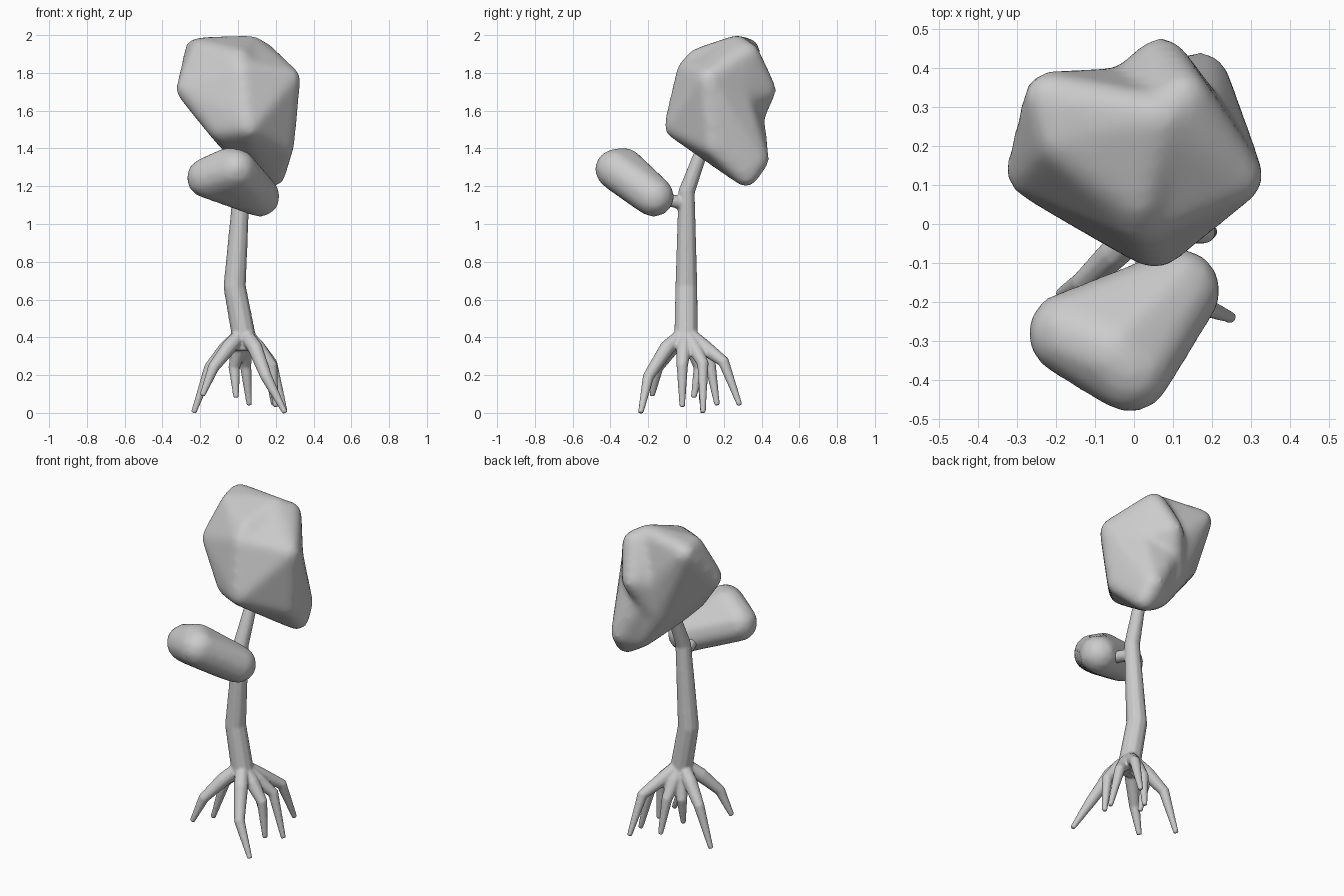
import bpy, bmesh
from mathutils import Vector, Matrix

if "Cube" in bpy.data.objects:
    bpy.data.objects.remove(bpy.data.objects["Cube"])


def wrap(ob, voxel, smooth):
    """Fuse overlapping shapes into one soft skin."""
    rm = ob.modifiers.new("wrap", 'REMESH')
    rm.mode = 'VOXEL'
    rm.voxel_size = voxel
    rm.use_smooth_shade = True
    sm = ob.modifiers.new("soften", 'SMOOTH')
    sm.factor = 0.5
    sm.iterations = smooth


def tubes(name, paths):
    """Tapered branches, each through (x, y, z, radius) points, fused together."""
    cu = bpy.data.curves.new(name, 'CURVE')
    cu.dimensions = '3D'
    cu.bevel_depth = 1
    cu.bevel_resolution = 3
    cu.use_fill_caps = True
    for pts in paths:
        sp = cu.splines.new('POLY')
        sp.points.add(len(pts) - 1)
        for p, (x, y, z, r) in zip(sp.points, pts):
            p.co = (x, y, z, 1)
            p.radius = r
    ob = bpy.data.objects.new(name, cu)
    bpy.context.collection.objects.link(ob)
    bpy.ops.object.select_all(action='DESELECT')
    ob.select_set(True)
    bpy.context.view_layer.objects.active = ob
    bpy.ops.object.convert(target='MESH')
    ob = bpy.context.object
    # weld the end caps so every branch is closed
    bm = bmesh.new()
    bm.from_mesh(ob.data)
    bmesh.ops.remove_doubles(bm, verts=bm.verts, dist=1e-5)
    bmesh.ops.recalc_face_normals(bm, faces=bm.faces)
    bm.to_mesh(ob.data)
    bm.free()
    wrap(ob, .007, 5)


def foliage(name, hulls, r, smooth):
    """Soft lump: union of hulls wrapped around spheres at the corners."""
    me = bpy.data.meshes.new(name)
    bm = bmesh.new()
    for centres in hulls:
        part = bmesh.new()
        for c in centres:
            bmesh.ops.create_icosphere(part, subdivisions=2, radius=r,
                                       matrix=Matrix.Translation(c))
        hull = bmesh.ops.convex_hull(part, input=part.verts)
        junk = [g for g in hull['geom_interior'] if isinstance(g, bmesh.types.BMVert)]
        bmesh.ops.delete(part, geom=junk, context='VERTS')
        tmp = bpy.data.meshes.new("tmp")
        part.to_mesh(tmp)
        part.free()
        bm.from_mesh(tmp)
        bpy.data.meshes.remove(tmp)
    bm.to_mesh(me)
    bm.free()
    ob = bpy.data.objects.new(name, me)
    bpy.context.collection.objects.link(ob)
    wrap(ob, .017, smooth)


# trunk, side branch and roots
paths = [
    [(.03, 0, .33, .055), (.03, 0, .41, .064), (-.018, .002, .67, .06),
     (.017, .003, 1.17, .045), (.03, .08, 1.38, .036), (.04, .12, 1.5, .03)],
    [(.01, .01, 1.1, .035), (.03, -.06, 1.12, .035), (.05, -.16, 1.14, .035)],
]
# each root: tip (x, y, z), then bend (x, y, z)
roots = [
    ((.25, -.24, 0), (.15, -.2, .19)), ((-.235, .09, 0), (-.15, .085, .24)),
    ((.2, -.02, .03), (.18, -.02, .25)), ((.19, .285, .04), (.16, .2, .27)),
    ((.06, .165, .04), (.04, .13, .25)), ((-.19, -.18, .09), (-.13, -.15, .24)),
    ((-.01, .04, .08), (-.02, .07, .24)), ((.25, .09, 0), (.18, .09, .26)),
]
for (x, y, z), (bx, by, bz) in roots:
    sx, sy = .03 + (bx - .03) * .5, by * .5
    paths.append([(.03, 0, .43, .038), (sx, sy, .345, .041),
                  (bx, by, bz, .031), (x, y, z, .015)])
tubes("trunk_and_roots", paths)

# main canopy: surface corners pulled inward by the corner radius
R = .07
mid = Vector((.04, .19, 1.65))
corner = {
    'back_left_top': (-.265, .35, 1.97), 'front_left_top': (-.24, .22, 1.97),
    'left': (-.335, .12, 1.73), 'brow': (.01, -.04, 1.86), 'crown': (.0, .03, 1.93),
    'chin': (.06, -.115, 1.48), 'chin_top': (.04, -.11, 1.56),
    'chin_left': (-.13, -.01, 1.46), 'top': (.07, .29, 2.005), 'top_right': (.15, .36, 1.96),
    'back': (.08, .485, 1.73), 'back_mid': (-.04, .405, 1.7), 'back_right': (.24, .31, 1.7),
    'right': (.33, .1, 1.8), 'right_low': (.28, .14, 1.36),
    'low': (.21, .34, 1.195), 'low_back': (.2, .41, 1.28), 'low_left': (.1, .34, 1.25),
    'under': (-.06, .1, 1.37), 'under_back': (-.04, .35, 1.42),
}


def inset(names):
    out = []
    for n in names.split():
        p = Vector(corner[n])
        out.append(p + (mid - p).normalized() * R * 1.1)
    return out


foliage("main_canopy", [
    inset("back_left_top front_left_top left brow crown chin chin_top chin_left top"),
    inset("back_left_top left back_mid top chin_left under under_back low_left chin"),
    inset("top top_right back back_mid back_right right chin_top brow under_back"),
    inset("right right_low low low_back low_left chin chin_top under back_mid back_right"),
], R, 16)

# small lower lobe
foliage("small_canopy", [[(-.165, -.28, 1.245), (-.05, -.33, 1.297), (-.01, -.375, 1.29),
                          (.115, -.17, 1.145)]], .111, 10)
